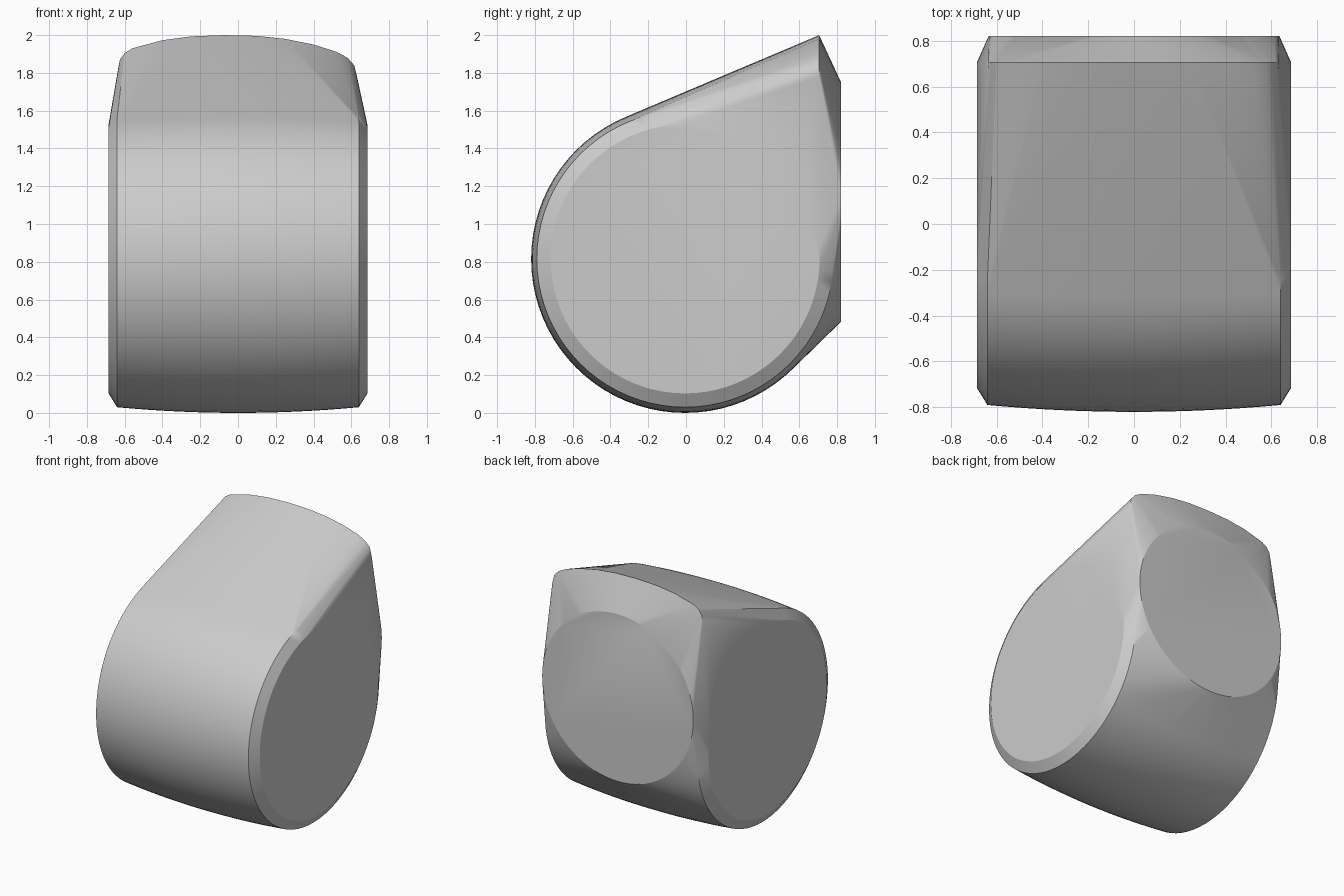
import bpy
import bmesh
from math import sin, cos, pi, radians

if "Cube" in bpy.data.objects:
    bpy.data.objects.remove(bpy.data.objects["Cube"])

grey = bpy.data.materials.new("plain grey")
grey.use_nodes = True
colour = (0.6, 0.6, 0.6, 1)
grey.diffuse_color = colour
grey.node_tree.nodes["Principled BSDF"].inputs["Base Color"].default_value = colour

SEGMENTS = 80
AXLE_Y, AXLE_Z = -0.005, 0.815


def angles():
    return [2 * pi * i / SEGMENTS for i in range(SEGMENTS)]


def side_ring(x, radius):
    """Circle around the cross axis."""
    return [(x, AXLE_Y + radius * cos(a), AXLE_Z + radius * sin(a)) for a in angles()]


points = []

# Crowned barrel, widest at the middle
for i in range(-8, 9):
    x = 0.64 * i / 8
    points += side_ring(x, 0.815 - 0.03 * (i / 8) ** 2)

# Flat round side faces
for side in (-1, 1):
    points += side_ring(side * 0.685, 0.712)

# Flat round back face
points += [(0.635 * cos(a), 0.82, 1.117 + 0.635 * sin(a)) for a in angles()]

# Arched upper ridge with rounded ends
ridge = [(-0.635, 1.82), (-0.625, 1.87), (-0.6, 1.905), (-0.56, 1.93),
         (-0.4, 1.973), (-0.25, 1.993), (-0.08, 2.0), (0.1, 1.996),
         (0.25, 1.98), (0.4, 1.95), (0.52, 1.912), (0.58, 1.88),
         (0.615, 1.84), (0.63, 1.78)]
points += [(x, 0.705, z) for x, z in ridge]

# Stretch one skin over the barrel, faces and ridge
bm = bmesh.new()
for p in points:
    bm.verts.new(p)
hull = bmesh.ops.convex_hull(bm, input=bm.verts)
inside = {g for g in hull["geom_interior"] + hull["geom_unused"]
          if isinstance(g, bmesh.types.BMVert)}
bmesh.ops.delete(bm, geom=list(inside), context="VERTS")
bmesh.ops.dissolve_limit(bm, angle_limit=radians(0.3), verts=bm.verts, edges=bm.edges)
bmesh.ops.recalc_face_normals(bm, faces=bm.faces)

mesh = bpy.data.meshes.new("rounded_body")
bm.to_mesh(mesh)
bm.free()
mesh.materials.append(grey)
body = bpy.data.objects.new("rounded_body", mesh)
bpy.context.collection.objects.link(body)

bpy.context.view_layer.objects.active = body
body.select_set(True)
bpy.ops.object.shade_smooth_by_angle(angle=radians(20))
